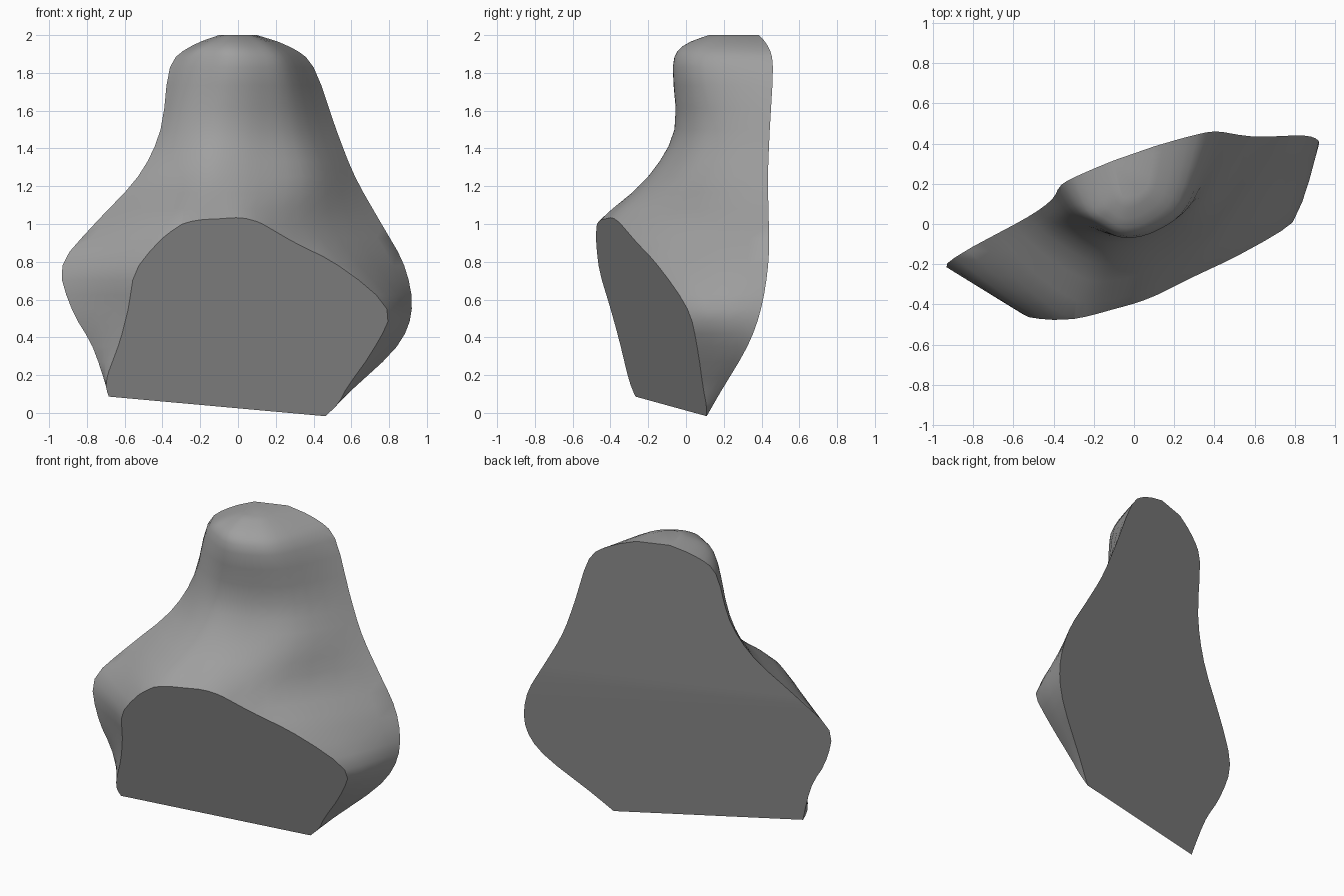
import bpy
import bmesh
from mathutils import Vector

if "Cube" in bpy.data.objects:
    bpy.data.objects.remove(bpy.data.objects["Cube"], do_unlink=True)

# Planes y = slope_x * x + slope_z * z + offset
LOWER_BACK = (.349, .225, -.048)
UPPER_BACK = (.348, .177, -.003)
UNDERCUT = (.297, -.35, -.034)

# Level, left and right edge, then five points around the front
SECTIONS = [
    (-.03, -.66, .45, (-.66, -.35), (-.4, -.5), (0, -.5), (.3, -.3), (.45, 0)),
    (.11, -.69, .59, (-.67, -.35), (-.4, -.55), (0, -.55), (.3, -.3), (.55, .07)),
    (.35, -.77, .84, (-.63, -.35), (-.45, -.55), (0, -.6), (.4, -.35), (.72, .05)),
    (.55, -.88, .92, (-.58, -.4), (-.4, -.6), (0, -.62), (.5, -.3), (.79, .01)),
    (.78, -.93, .88, (-.53, -.46), (-.3, -.56), (0, -.55), (.3, -.3), (.56, -.12)),
    (1, -.76, .76, (-.52, -.33), (-.3, -.47), (-.1, -.45), (.1, -.37), (.4, -.07)),
    (1.25, -.53, .62, (-.42, -.06), (-.25, -.17), (-.1, -.2), (.12, -.13), (.4, .05)),
    (1.5, -.41, .52, (-.34, .03), (-.21, -.04), (-.06, -.06), (.12, -.01), (.33, .13)),
    (1.83, -.36, .4, (-.28, .06), (-.17, -.02), (-.04, -.07), (.12, -.03), (.27, .1)),
    (1.94, -.25, .27, (-.2, .08), (-.13, .02), (-.04, -.02), (.08, .02), (.19, .13)),
    (2, -.1, .1, (-.08, .2), (-.06, .14), (-.03, .12), (.02, .14), (.07, .2)),
]


def plane_y(plane, x, z):
    return plane[0] * x + plane[1] * z + plane[2]


def back_point(x, z):
    return Vector((x, min(plane_y(p, x, z) for p in (LOWER_BACK, UPPER_BACK)), z))


def smooth_path(points, steps):
    """Smooth curve through the given points."""
    padded = [points[0], *points, points[-1]]
    path = []
    for p, q, r, s in zip(padded, padded[1:], padded[2:], padded[3:]):
        for i in range(steps):
            t = i / steps
            path.append(q + (r - p) * (t / 2)
                        + (p * 2 - q * 5 + r * 4 - s) * (t * t / 2)
                        + (q * 3 - p - r * 3 + s) * (t ** 3 / 2))
    return path + [points[-1]]


def slice_off(bm, plane, side):
    """Cut along a plane and close the opening with a flat face."""
    normal = Vector((-plane[0], 1, -plane[1])) * side
    bmesh.ops.bisect_plane(bm, geom=bm.verts[:] + bm.edges[:] + bm.faces[:],
                           plane_co=(0, plane[2], 0), plane_no=normal,
                           clear_outer=True)
    rim = [e for e in bm.edges if e.is_boundary]
    bmesh.ops.holes_fill(bm, edges=rim, sides=0)


# Rounded section at each level, carried past the back planes
rings = []
for z, left, right, *front in SECTIONS:
    start, end = back_point(left, z), back_point(right, z)
    points = [start] + [Vector((x, y, z)) for x, y in front] + [end]
    behind = Vector((0, .15, 0))
    rings.append([start + behind] + smooth_path(points, 4) + [end + behind])

# Loft through the levels
columns = [smooth_path(list(column), 3) for column in zip(*rings)]
bm = bmesh.new()
grid = [[bm.verts.new(p) for p in column] for column in columns]
for a, b in zip(grid, grid[1:] + grid[:1]):
    for j in range(len(a) - 1):
        bm.faces.new((a[j], b[j], b[j + 1], a[j + 1]))
bm.faces.new([column[0] for column in reversed(grid)])
bm.faces.new([column[-1] for column in grid])

# Faintly ridged broken back and flat sloping underside
slice_off(bm, LOWER_BACK, 1)
slice_off(bm, UPPER_BACK, 1)
slice_off(bm, UNDERCUT, -1)
bmesh.ops.remove_doubles(bm, verts=bm.verts[:], dist=.0005)
bmesh.ops.recalc_face_normals(bm, faces=bm.faces[:])

mesh = bpy.data.meshes.new("rock")
bm.to_mesh(mesh)
bm.free()
rock = bpy.data.objects.new("rock", mesh)
bpy.context.collection.objects.link(rock)

# Plain stone colour
stone = bpy.data.materials.new("stone grey")
stone.use_nodes = True
colour = (.35, .35, .35, 1)
stone.diffuse_color = colour
stone.node_tree.nodes["Principled BSDF"].inputs["Base Color"].default_value = colour
mesh.materials.append(stone)

bpy.ops.object.select_all(action="DESELECT")
rock.select_set(True)
bpy.context.view_layer.objects.active = rock
bpy.ops.object.shade_smooth_by_angle(angle=.6)
